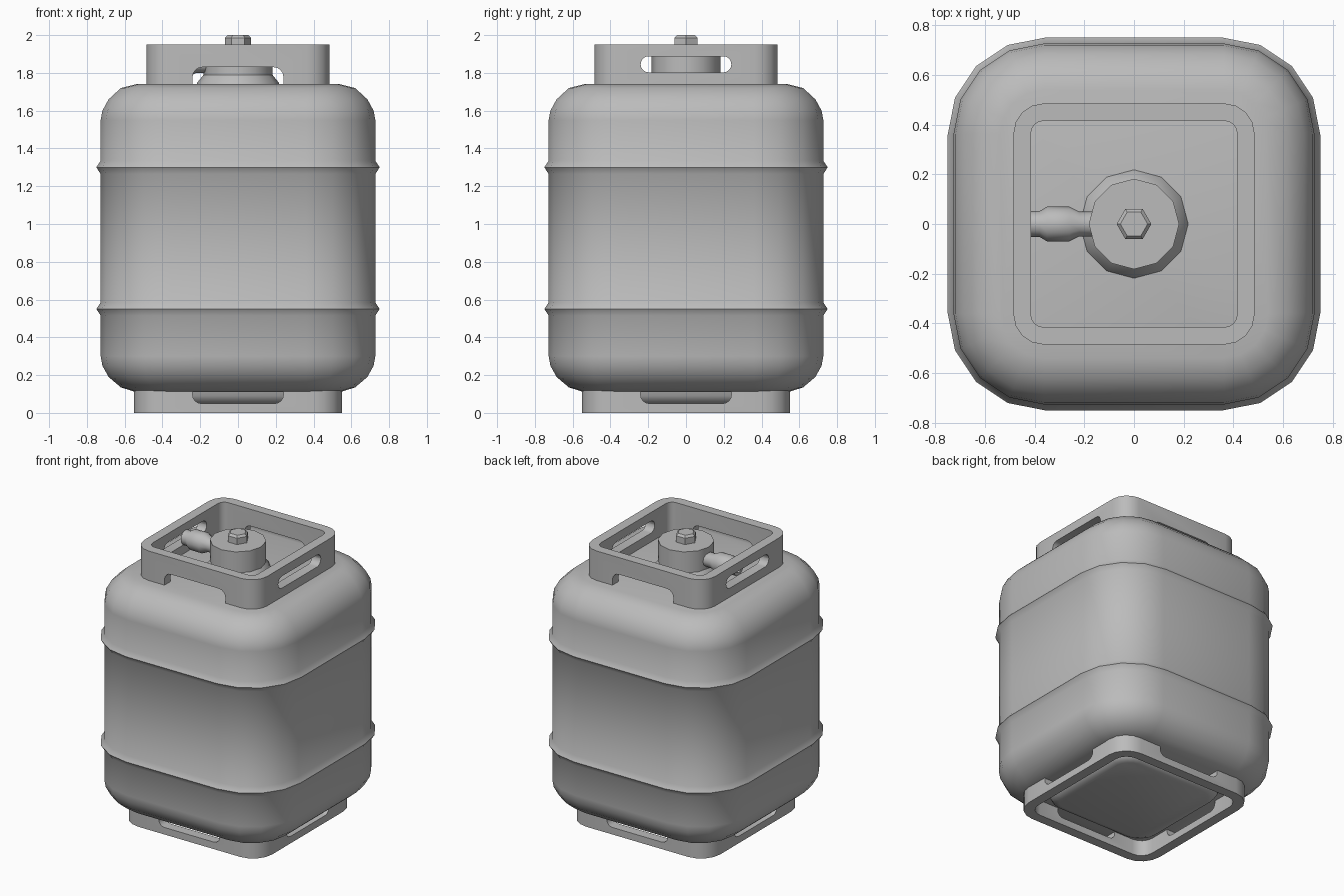
import bpy, bmesh, math
from mathutils import Matrix

if "Cube" in bpy.data.objects:
    bpy.data.objects.remove(bpy.data.objects["Cube"])

steel = bpy.data.materials.new("steel_grey")
steel.diffuse_color = (0.5, 0.5, 0.5, 1)
steel.use_nodes = True
steel.node_tree.nodes["Principled BSDF"].inputs["Base Color"].default_value = steel.diffuse_color


def rounded(w, h, r, segs=4):
    """Outline of a rounded rectangle with half sizes w, h."""
    pts = []
    for k, (sx, sy) in enumerate([(1, 1), (-1, 1), (-1, -1), (1, -1)]):
        for i in range(segs + 1):
            a = math.pi / 2 * (k + i / segs)
            pts.append((sx * (w - r) + r * math.cos(a), sy * (h - r) + r * math.sin(a)))
    return pts


def circle(r, n):
    return [(r * math.cos(2 * math.pi * i / n), r * math.sin(2 * math.pi * i / n)) for i in range(n)]


def loft(name, sections, closed=False, angle=30):
    """Skin a stack of (outline, z); closed joins last to first instead of capping."""
    bm = bmesh.new()
    loops = [[bm.verts.new((x, y, z)) for x, y in pts] for pts, z in sections]
    pairs = list(zip(loops, loops[1:])) + ([(loops[-1], loops[0])] if closed else [])
    for a, b in pairs:
        n = len(a)
        for i in range(n):
            bm.faces.new((a[i], a[(i + 1) % n], b[(i + 1) % n], b[i]))
    if not closed:
        bm.faces.new(loops[0][::-1])
        bm.faces.new(loops[-1])
    bmesh.ops.recalc_face_normals(bm, faces=bm.faces)
    me = bpy.data.meshes.new(name)
    bm.to_mesh(me)
    bm.free()
    me.materials.append(steel)
    ob = bpy.data.objects.new(name, me)
    bpy.context.collection.objects.link(ob)
    smooth(ob, angle)
    return ob


def smooth(ob, angle):
    bpy.ops.object.select_all(action='DESELECT')
    ob.select_set(True)
    bpy.context.view_layer.objects.active = ob
    bpy.ops.object.shade_smooth_by_angle(angle=math.radians(angle))


def cut_slot(ob, axis, z0, z1, r):
    """Cut a rounded slot through both opposite walls along an axis."""
    cutter = loft("slot_cutter", [(rounded(0.24, (z1 - z0) / 2, r), -1), (rounded(0.24, (z1 - z0) / 2, r), 1)])
    turn = Matrix.Rotation(math.pi / 2, 4, 'X')
    if axis == 'x':
        turn = Matrix.Rotation(math.pi / 2, 4, 'Z') @ turn
    cutter.data.transform(Matrix.Translation((0, 0, (z0 + z1) / 2)) @ turn)
    mod = ob.modifiers.new("slot", 'BOOLEAN')
    mod.operation, mod.solver, mod.object = 'DIFFERENCE', 'EXACT', cutter
    bpy.context.view_layer.objects.active = ob
    bpy.ops.object.modifier_apply(modifier=mod.name)
    bpy.data.objects.remove(cutter)


def wall(name, half, r, inner, ri, z0, z1):
    o, i = rounded(half, half, r), rounded(inner, inner, ri)
    return loft(name, [(o, z0), (o, z1), (i, z1), (i, z0)], closed=True)


# Tank body with rolled shoulders and two raised ribs
profile = [(0.54, 0.11), (0.62, 0.135), (0.685, 0.19), (0.718, 0.25), (0.727, 0.30),
           (0.727, 0.515), (0.75, 0.55), (0.727, 0.585), (0.727, 1.265), (0.75, 1.30),
           (0.727, 1.335), (0.727, 1.55), (0.718, 1.60), (0.685, 1.66), (0.62, 1.72), (0.54, 1.74)]
loft("tank_body", [(rounded(h, h, h - 0.36), z) for h, z in profile], angle=50)

# Domed pan under the tank
pan = [(0.44, 0.13), (0.43, 0.09), (0.41, 0.06), (0.37, 0.045)]
loft("bottom_pan", [(rounded(h, h, h - 0.28), z) for h, z in pan], angle=50)

# Foot ring with openings on all four sides
foot = wall("foot_ring", 0.55, 0.15, 0.48, 0.09, 0.0, 0.125)
for axis in "xy":
    cut_slot(foot, axis, 0.05, 0.20, 0.045)
smooth(foot, 30)

# Top collar with hand slots left and right, drain notches front and back
collar = wall("top_collar", 0.485, 0.12, 0.415, 0.05, 1.735, 1.95)
cut_slot(collar, 'x', 1.803, 1.888, 0.042)
cut_slot(collar, 'y', 1.66, 1.83, 0.05)
smooth(collar, 30)

# Valve with flared base and hex nut
loft("valve_body", [(circle(0.22, 12), 1.735), (circle(0.215, 12), 1.75),
                    (circle(0.182, 12), 1.79), (circle(0.182, 12), 1.94)], angle=35)
loft("valve_nut", [(circle(0.07, 6), 1.93), (circle(0.07, 6), 1.985), (circle(0.055, 6), 2.0)], angle=20)

# Outlet nozzle pointing left, with a bore in its end
steps = [(0.05, 0.14), (0.05, 0.22), (0.07, 0.26), (0.07, 0.35), (0.052, 0.38),
         (0.052, 0.415), (0.03, 0.415), (0.03, 0.33)]
nozzle = loft("outlet_nozzle", [(circle(r, 12), z) for r, z in steps], angle=35)
nozzle.data.transform(Matrix.Translation((0, 0, 1.85)) @ Matrix.Rotation(-math.pi / 2, 4, 'Y'))
